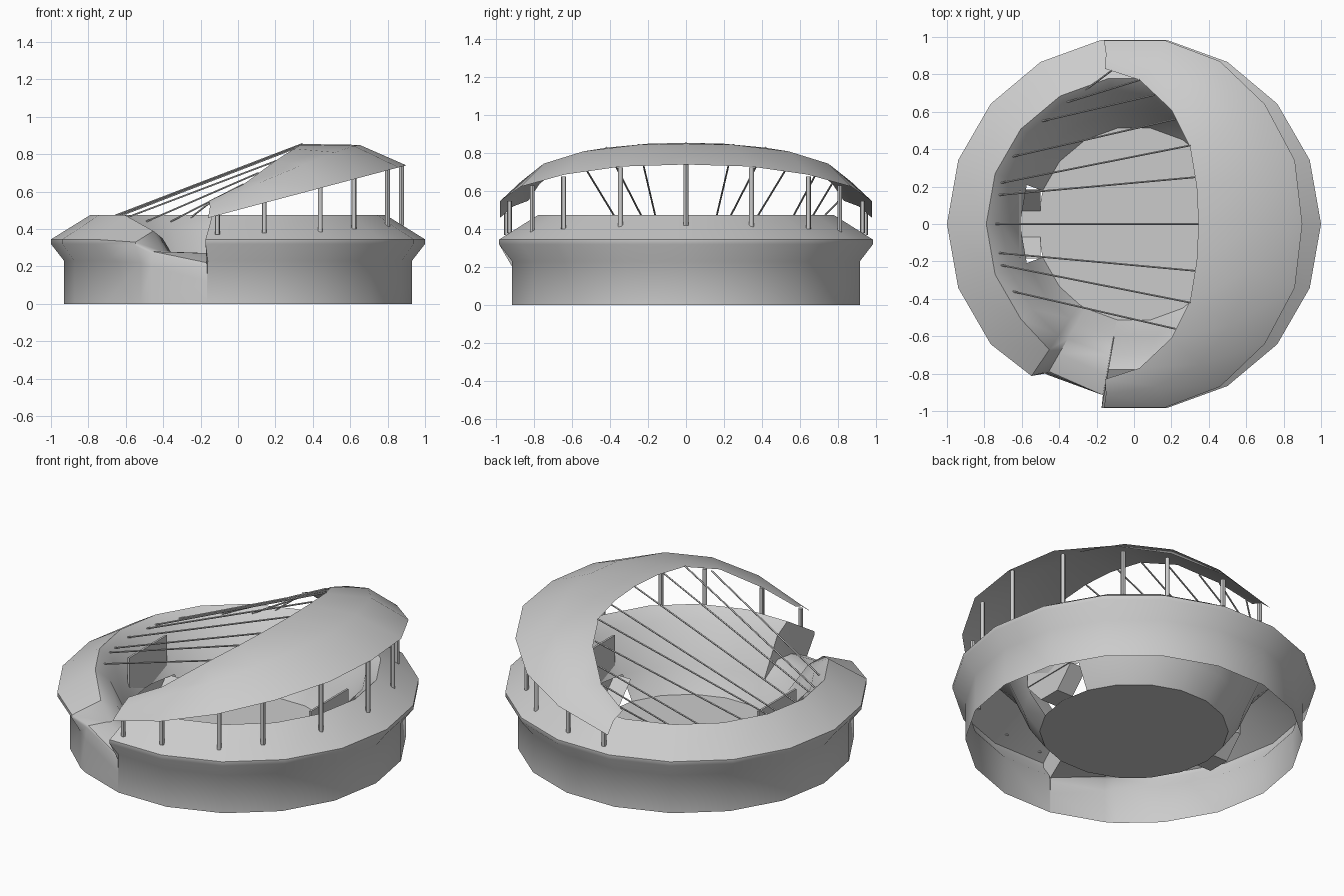
import bpy, bmesh
from math import sin, cos, radians
from mathutils import Vector

if "Cube" in bpy.data.objects:
    bpy.data.objects.remove(bpy.data.objects["Cube"])


def finish(name, bm, smooth=45):
    bmesh.ops.remove_doubles(bm, verts=bm.verts, dist=0.0005)
    bmesh.ops.dissolve_degenerate(bm, edges=bm.edges, dist=0.0005)
    bmesh.ops.recalc_face_normals(bm, faces=bm.faces)
    me = bpy.data.meshes.new(name)
    bm.to_mesh(me)
    bm.free()
    ob = bpy.data.objects.new(name, me)
    bpy.context.collection.objects.link(ob)
    bpy.ops.object.select_all(action='DESELECT')
    ob.select_set(True)
    bpy.context.view_layer.objects.active = ob
    bpy.ops.object.shade_smooth_by_angle(angle=radians(smooth))
    return ob


def rod(name, a, b, r, sides=6):
    a, b = Vector(a), Vector(b)
    bm = bmesh.new()
    bmesh.ops.create_cone(bm, cap_ends=True, segments=sides, radius1=r, radius2=r, depth=(b - a).length)
    q = (b - a).to_track_quat('Z', 'Y')
    for v in bm.verts:
        v.co = q @ v.co + (a + b) / 2
    return finish(name, bm)


# Stadium bowl: 18-sided revolved profile with a broken gap at the front left
inner = [(.61, .18), (.52, .05)]
normal = [(.93, 0), (.93, .23), (1, .32), (1, .345), (.79, .475), (.71, .41)] + inner
columns = [(a, normal) for a in range(0, 360, 20)]
columns += [
    (236, [(.93, 0), (.93, .22), (.98, .31), (.98, .33), (.81, .39), (.72, .35)] + inner),
    (259.7, [(.93, 0), (.93, .12), (.93, .2), (.93, .22), (.82, .27), (.71, .27)] + inner),
]
columns = [c for c in columns if c[0] != 240]
columns.append((240, [(.93, 0), (.93, .2), (.92, .27), (.91, .28), (.8, .28), (.71, .27)] + inner))
columns.sort(key=lambda c: c[0])
bm = bmesh.new()
rows = [[bm.verts.new((r * cos(radians(a)), r * sin(radians(a)), z)) for r, z in p] for a, p in columns]
n = len(rows)
for i in range(n):
    j = (i + 1) % n
    at_tunnel = any(columns[k][0] in (0, 180) for k in (i, j))
    for k in range(len(normal) - 1):
        if k == len(normal) - 2 and at_tunnel:
            continue
        bm.faces.new((rows[i][k], rows[j][k], rows[j][k + 1], rows[i][k + 1]))
bm.faces.new([row[-1] for row in rows])
finish("stadium_bowl", bm)

# Tunnel troughs and end panels on both ends of the field
for s, side in ((-1, "left"), (1, "right")):
    bm = bmesh.new()
    section = [(-.185, .18), (-.07, .055), (.07, .055), (.185, .18)]
    ends = [[bm.verts.new((s * x, y, z)) for y, z in section] for x in (.5, .61)]
    for k in range(3):
        bm.faces.new((ends[0][k], ends[0][k + 1], ends[1][k + 1], ends[1][k]))
    bm.faces.new(ends[1])
    finish("tunnel_" + side, bm, 20)
    bpy.ops.mesh.primitive_cube_add(size=1, location=(s * .61, 0, .3))
    panel = bpy.context.object
    panel.name = "end_panel_" + side
    panel.scale = (.012, .36, .24)

# Crescent canopy: outer, ridge and inner edges from the tip to the centre
outer = [(-.16, .98), (.17, .98), (.46, .87), (.7, .64), (.86, .34), (.9, 0)]
outer = [(x, y, .465 + .265 * (x + .14)) for x, y in outer]
ridge = [(-.15, .91, .52), (.12, .87, .65), (.35, .75, .745), (.52, .54, .81), (.62, .25, .845), (.65, 0, .85)]
rim = [(-.155, .83, .55), (.03, .77, .64), (.2, .61, .765), (.3, .41, .83), (.335, .2, .85), (.345, 0, .855)]
bm = bmesh.new()
loops = []
for loop in (outer, ridge, rim):
    full = loop + [(x, -y, z) for x, y, z in loop[-2::-1]]
    loops.append([bm.verts.new(p) for p in full])
for a, b in zip(loops, loops[1:]):
    for k in range(len(a) - 1):
        bm.faces.new((a[k], a[k + 1], b[k + 1], b[k]))
finish("canopy", bm)

# Columns holding the canopy
posts = [(-.11, .945, .37), (.14, .93, .38), (.44, .81, .385), (.62, .645, .4), (.8, .345, .41), (.875, 0, .42)]
for i, (x, y, z) in enumerate(posts):
    top = .475 + .265 * (x + .14)
    for s in ((1, -1) if y else (1,)):
        rod(f"column_{i}_{'back' if s > 0 else 'front'}", (x, s * y, z), (x, s * y, top), .013, 8)

# Cables from the rim to the inner edge of the canopy
cables = [((-.74, 0, .44), (.345, 0, .855), 1),
          ((-.72, .155, .44), (.325, .25, .845), 2),
          ((-.71, .22, .44), (.3, .42, .83), 2),
          ((-.65, .36, .44), (.22, .56, .77), 2),
          ((-.49, .55, .44), (.11, .69, .7), 1),
          ((-.36, .65, .44), (.03, .77, .64), 1),
          ((-.28, .7, .44), (-.12, .82, .565), 1)]
for i, (a, b, count) in enumerate(cables):
    for s in (1, -1)[:count]:
        rod(f"cable_{i}_{'back' if s > 0 else 'front'}", (a[0], s * a[1], a[2]), (b[0], s * b[1], b[2]), .005, 5)
